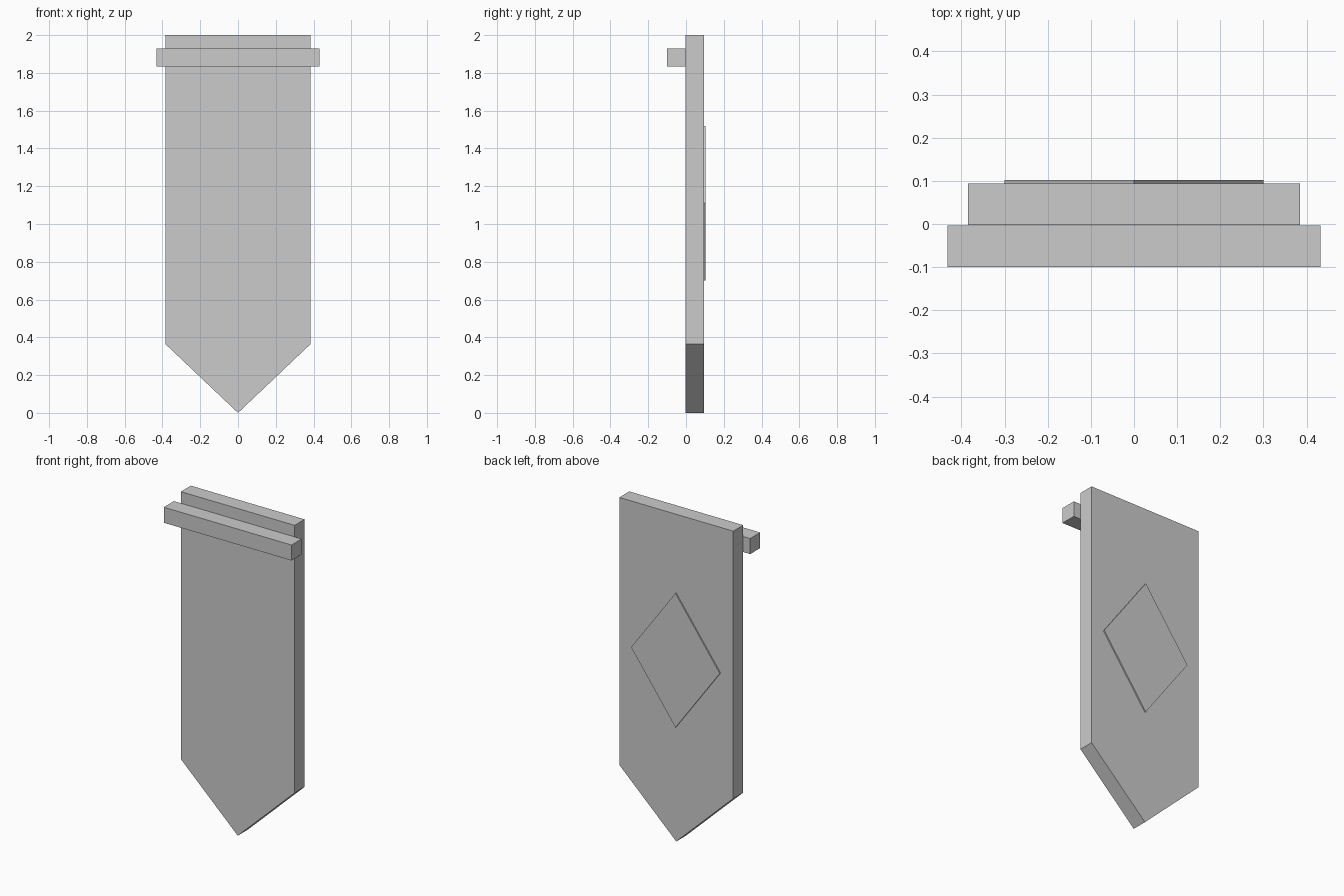
import bpy, bmesh
from mathutils import Vector

if "Cube" in bpy.data.objects:
    bpy.data.objects.remove(bpy.data.objects["Cube"])


def prism(name, outline, y_front, y_back):
    """Extrude an (x, z) outline along y into a closed solid."""
    bm = bmesh.new()
    face = bm.faces.new([bm.verts.new((x, y_front, z)) for x, z in outline])
    ext = bmesh.ops.extrude_face_region(bm, geom=[face])
    moved = [g for g in ext["geom"] if isinstance(g, bmesh.types.BMVert)]
    bmesh.ops.translate(bm, verts=moved, vec=Vector((0, y_back - y_front, 0)))
    bmesh.ops.recalc_face_normals(bm, faces=bm.faces)
    mesh = bpy.data.meshes.new(name)
    bm.to_mesh(mesh)
    bm.free()
    obj = bpy.data.objects.new(name, mesh)
    bpy.context.collection.objects.link(obj)
    return obj


# Hanging cloth with a pointed lower end
prism("banner_cloth",
      [(-0.385, 2.0), (-0.385, 0.365), (0, 0), (0.385, 0.365), (0.385, 2.0)],
      -0.002, 0.094)

# Raised diamond emblem on the back face
prism("diamond_emblem",
      [(-0.3, 1.11), (0, 0.70), (0.3, 1.11), (0, 1.52)],
      0.094, 0.102)

# Square crossbar across the front, near the top
prism("crossbar",
      [(-0.432, 1.835), (0.432, 1.835), (0.432, 1.93), (-0.432, 1.93)],
      -0.1, -0.003)
